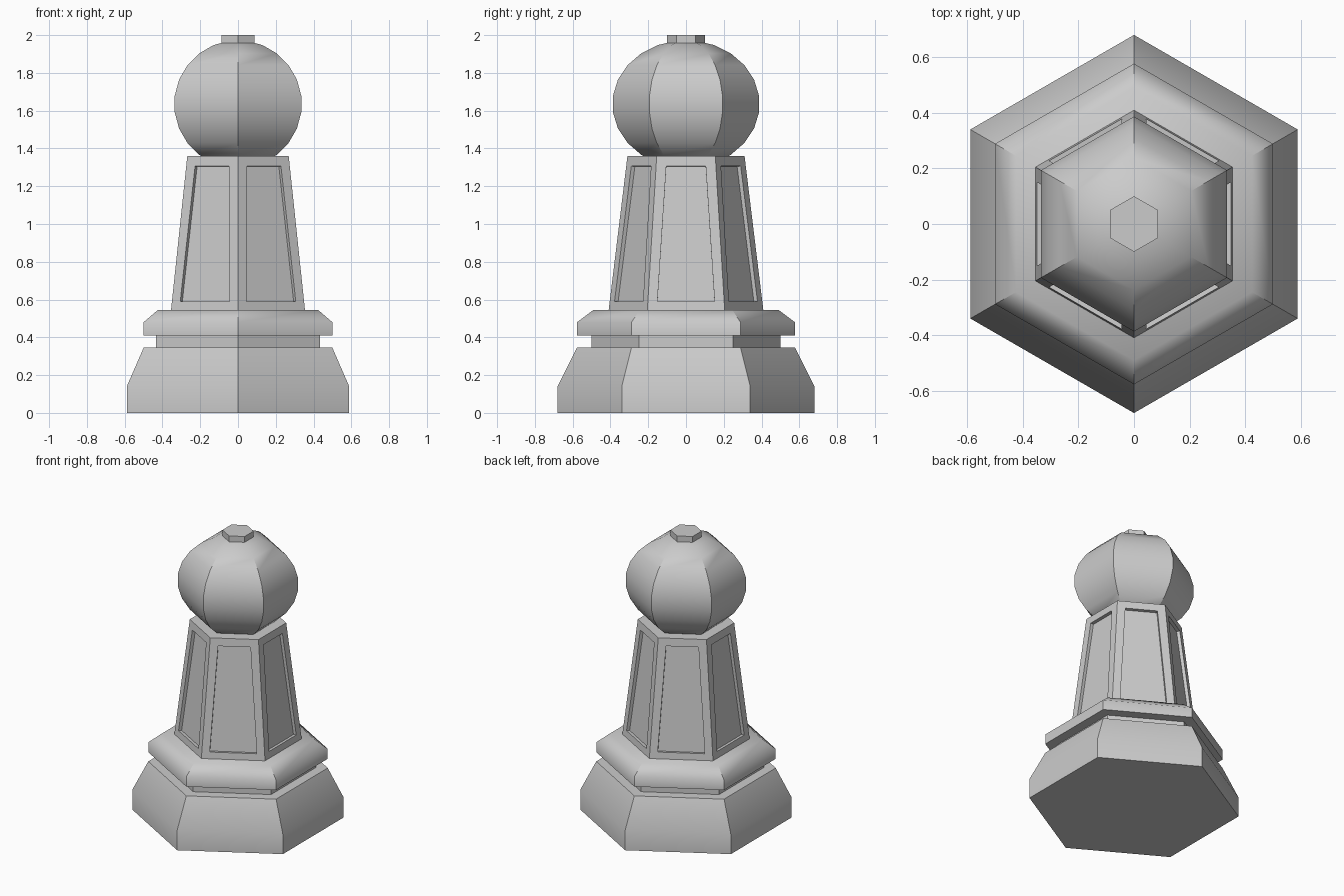
import bpy
import bmesh
from math import sin, cos, pi, radians

SIDES = 6

cube = bpy.data.objects.get("Cube")
if cube:
    bpy.data.objects.remove(cube)

# One plain grey for the whole piece
grey = bpy.data.materials.new("plain grey")
grey.use_nodes = True
GREY = (0.6, 0.6, 0.6, 1)
grey.diffuse_color = GREY
grey.node_tree.nodes["Principled BSDF"].inputs["Base Color"].default_value = GREY


def hex_lathe(profile):
    """Six-sided closed solid from (corner radius, height) pairs, bottom to top."""
    bm = bmesh.new()
    rings = []
    for r, z in profile:
        angles = [2 * pi * k / SIDES - pi / 2 for k in range(SIDES)]
        rings.append([bm.verts.new((r * cos(a), r * sin(a), z)) for a in angles])
    walls = []
    for low, high in zip(rings, rings[1:]):
        for k in range(SIDES):
            n = (k + 1) % SIDES
            walls.append(bm.faces.new((low[k], low[n], high[n], high[k])))
    bm.faces.new(rings[0][::-1])
    bm.faces.new(rings[-1])
    bm.normal_update()
    return bm, walls


def finish(name, bm, step_angle, rib_angle):
    """Smooth the level edges and the upright ribs, each up to its own angle."""
    bm.normal_update()
    for face in bm.faces:
        face.smooth = True
    for edge in bm.edges:
        a, b = (v.co for v in edge.verts)
        limit = step_angle if abs(a.z - b.z) < 0.001 else rib_angle
        edge.smooth = edge.calc_face_angle(pi) < radians(limit)
    mesh = bpy.data.meshes.new(name)
    bm.to_mesh(mesh)
    bm.free()
    mesh.materials.append(grey)
    obj = bpy.data.objects.new(name, mesh)
    bpy.context.collection.objects.link(obj)
    return obj


# Stepped pedestal with a groove under the collar
pedestal, _ = hex_lathe([(0.68, 0), (0.68, 0.14), (0.577, 0.345), (0.5, 0.345),
                         (0.5, 0.41), (0.577, 0.41), (0.577, 0.48), (0.49, 0.545)])
finish("pedestal", pedestal, 50, 30)

# Tapered shaft with a sunken panel on each side
shaft, sides = hex_lathe([(0.41, 0.54), (0.31, 1.36)])
bmesh.ops.inset_individual(shaft, faces=sides, thickness=0.074, depth=0)
bmesh.ops.inset_individual(shaft, faces=sides, thickness=0, depth=-0.022)
finish("shaft", shaft, 30, 30)

# Six-sided ball, cut off where it sinks into the shaft
STEP = pi / 12
ball_profile = []
for i in range(11):
    tilt = STEP * (i + 0.5)
    ball_profile.insert(0, (0.39 * sin(tilt), 1.635 - 0.338 * cos(tilt + pi)))
ball, _ = hex_lathe(ball_profile)
finish("ball_head", ball, 30, 35)

# Small cap on top
cap, _ = hex_lathe([(0.1, 1.94), (0.1, 2.0)])
finish("top_cap", cap, 30, 30)
